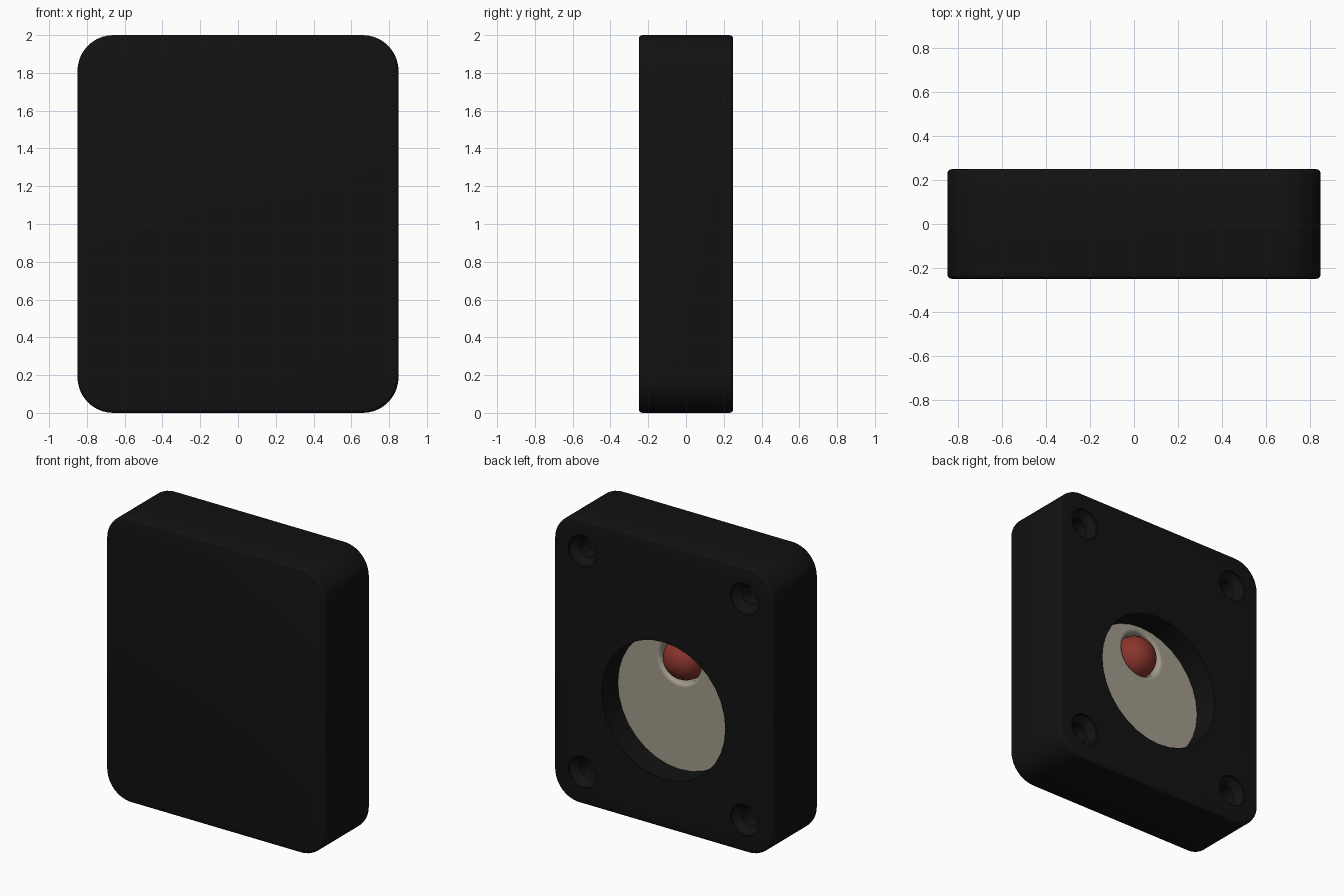
import bpy, bmesh, math
from mathutils import Matrix, Vector

if "Cube" in bpy.data.objects:
    bpy.data.objects.remove(bpy.data.objects["Cube"])


def material(name, rgb):
    m = bpy.data.materials.new(name)
    m.diffuse_color = (*rgb, 1)
    m.use_nodes = True
    m.node_tree.nodes["Principled BSDF"].inputs["Base Color"].default_value = m.diffuse_color
    return m


BLACK = material("black_plastic", (0.006, 0.006, 0.006))
CREAM = material("cream_plastic", (0.36, 0.33, 0.26))
RED = material("red_plastic", (0.25, 0.035, 0.025))


def finish(bm, name, mat):
    bmesh.ops.recalc_face_normals(bm, faces=bm.faces)
    me = bpy.data.meshes.new(name)
    bm.to_mesh(me)
    bm.free()
    ob = bpy.data.objects.new(name, me)
    bpy.context.collection.objects.link(ob)
    me.materials.append(mat)
    return ob


def smooth(ob):
    bpy.ops.object.select_all(action='DESELECT')
    ob.select_set(True)
    bpy.context.view_layer.objects.active = ob
    bpy.ops.object.shade_smooth_by_angle(angle=math.radians(35))


def lathe(name, profile, x, z, mat, segments=32):
    """Spin (radius, y) points around a y-parallel axis through (x, z)."""
    bm = bmesh.new()
    vs = [bm.verts.new((r, y, 0)) for r, y in profile]
    es = [bm.edges.new(p) for p in zip(vs, vs[1:])]
    bmesh.ops.spin(bm, geom=vs + es, axis=(0, 1, 0), cent=(0, 0, 0),
                   angle=2 * math.pi, steps=segments, use_duplicate=False)
    bmesh.ops.remove_doubles(bm, verts=bm.verts, dist=1e-5)
    bmesh.ops.translate(bm, verts=bm.verts, vec=(x, 0, z))
    return finish(bm, name, mat)


# housing: rounded slab with softened front and back rims
bm = bmesh.new()
bmesh.ops.create_cube(bm, size=1, matrix=Matrix.Translation((0, 0, 1)) @ Matrix.Diagonal((1.7, 0.5, 2, 1)))
corners = [e for e in bm.edges if abs(e.verts[0].co.y - e.verts[1].co.y) > 0.4]
bmesh.ops.bevel(bm, geom=corners, offset=0.19, segments=10, profile=0.5, affect='EDGES')
rims = [e for e in bm.edges if abs(e.verts[0].co.y - e.verts[1].co.y) < 0.01]
bmesh.ops.bevel(bm, geom=rims, offset=0.02, segments=3, profile=0.5, affect='EDGES')
housing = finish(bm, "housing", BLACK)

# cutters: stepped round recess and four countersunk screw holes
DIAL_Z, BALL_Z = 0.825, 1.104
cutters = [
    lathe("recess_cutter", [(0, 0.4), (0.48, 0.4), (0.48, 0.05), (0, 0.05)], 0, DIAL_Z, BLACK),
    lathe("socket_cutter", [(0, 0.3), (0.19, 0.3), (0.19, -0.17), (0, -0.17)], 0, BALL_Z, BLACK),
]
for sx in (-1, 1):
    for sz in (-1, 1):
        cutters.append(lathe("screw_hole_cutter",
                             [(0, 0.3), (0.11, 0.3), (0.11, 0.235), (0.065, 0.19), (0.065, 0.1), (0, 0.1)],
                             sx * 0.63, 1 + sz * 0.775, BLACK, 24))


def cut(ob, cutter):
    bpy.context.view_layer.objects.active = ob
    mod = ob.modifiers.new("cut", 'BOOLEAN')
    mod.operation, mod.solver, mod.object = 'DIFFERENCE', 'EXACT', cutter
    bpy.ops.object.modifier_apply(modifier=mod.name)
    bpy.data.objects.remove(cutter)


for c in cutters:
    cut(housing, c)
smooth(housing)

# cream dial floor with a hole for the socket
dial = lathe("dial_floor", [(0, 0.07), (0.48, 0.07), (0.48, 0.05), (0, 0.05)], 0, DIAL_Z, CREAM)
cut(dial, lathe("dial_cutter", [(0, 0.3), (0.18, 0.3), (0.18, -0.1), (0, -0.1)], 0, BALL_Z, CREAM))
smooth(dial)

# rounded cream socket lip and cup around the ball
lip = [(0.155 + 0.025 * (1 - math.sin(a)), 0.045 + 0.025 * math.cos(a))
       for a in (math.pi / 2 * i / 4 for i in range(5))]
socket = lathe("ball_socket", [(0, -0.17), (0.18, -0.17)] + lip + [(0.155, -0.155), (0, -0.155)],
               0, BALL_Z, CREAM)
smooth(socket)

# red ball
bm = bmesh.new()
bmesh.ops.create_uvsphere(bm, u_segments=32, v_segments=16, radius=0.148,
                          matrix=Matrix.Translation(Vector((0, 0, BALL_Z))))
smooth(finish(bm, "red_ball", RED))
